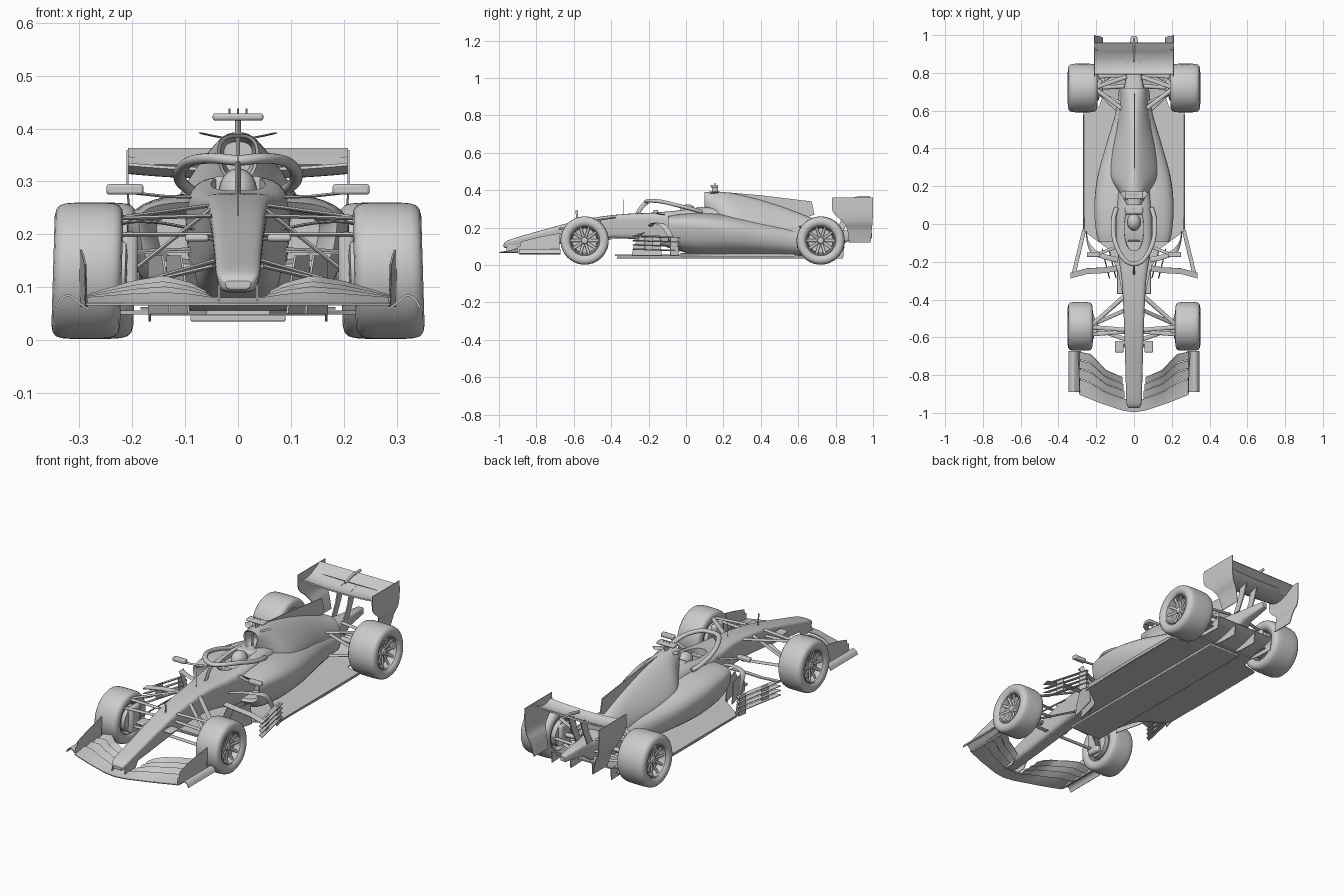
import bpy, bmesh, math
from mathutils import Vector as V

if "Cube" in bpy.data.objects:
    bpy.data.objects.remove(bpy.data.objects["Cube"])


def make(name, verts, faces, mirror=False, thick=0, angle=35):
    bm = bmesh.new()
    vs = [bm.verts.new(v) for v in verts]
    for f in faces:
        bm.faces.new([vs[i] for i in f])
    bmesh.ops.recalc_face_normals(bm, faces=bm.faces[:])
    if thick:
        bmesh.ops.solidify(bm, geom=bm.faces[:], thickness=thick)
        bmesh.ops.recalc_face_normals(bm, faces=bm.faces[:])
    me = bpy.data.meshes.new(name)
    bm.to_mesh(me)
    bm.free()
    me.shade_smooth()
    me.set_sharp_from_angle(angle=math.radians(angle))
    ob = bpy.data.objects.new(name, me)
    bpy.context.collection.objects.link(ob)
    if mirror:
        ob.modifiers.new("mirror", 'MIRROR')
    return ob


def spline(st, k=6):
    out = []
    for i in range(len(st) - 1):
        p = [st[max(0, min(len(st) - 1, i + j))] for j in (-1, 0, 1, 2)]
        for s in range(k):
            t = s / k
            out.append(tuple(0.5 * (2 * b + (c - a) * t + (2 * a - 5 * b + 4 * c - d) * t * t
                       + (3 * b - a - 3 * c + d) * t ** 3) for a, b, c, d in zip(*p)))
    return out + [tuple(st[-1])]


def loft(name, rings, mirror=False, caps=True, closed=True, thick=0, angle=35):
    n = len(rings[0])
    faces = [(i * n + j, i * n + (j + 1) % n, (i + 1) * n + (j + 1) % n, (i + 1) * n + j)
             for i in range(len(rings) - 1) for j in range(n if closed else n - 1)]
    if caps and closed:
        faces += [tuple(range(n)), tuple((len(rings) - 1) * n + j for j in range(n))]
    return make(name, [v for r in rings for v in r], faces, mirror, thick, angle)


def section(s, n=40):
    y, hw, z0, z1, e, tap = s
    ring = []
    for i in range(n):
        c, d = math.cos(2 * math.pi * i / n), math.sin(2 * math.pi * i / n)
        z = math.copysign(abs(d) ** (2 / e), d)
        ring.append((math.copysign(abs(c) ** (2 / e), c) * hw * (tap + (1 - tap) * (z + 1) / 2),
                     y, (z0 + z1) / 2 + z * (z1 - z0) / 2))
    return ring


def sweep(name, pts, ra, rb, ref=(0, 1, 0), mirror=True, n=10):
    pts, ref, rings = [V(p) for p in pts], V(ref), []
    for i, p in enumerate(pts):
        t = (pts[min(i + 1, len(pts) - 1)] - pts[max(i - 1, 0)]).normalized()
        a = (ref - t * ref.dot(t)).normalized()
        b = t.cross(a)
        rings.append([p + a * ra * math.cos(2 * math.pi * k / n) + b * rb * math.sin(2 * math.pi * k / n)
                      for k in range(n)])
    return loft(name, rings, mirror, angle=50)


def plate(name, pts, thick=0.004, mirror=True):
    return make(name, pts, [tuple(range(len(pts)))], mirror, thick)


def box(name, c, s, mirror=False, bevel=0.004):
    x, y, z = (d / 2 for d in s)
    rings = [[(c[0] + a * x, c[1] + k * y, c[2] + b * z) for a, b in ((-1, -1), (1, -1), (1, 1), (-1, 1))] for k in (-1, 1)]
    ob = loft(name, rings, mirror)
    m = ob.modifiers.new("bevel", 'BEVEL')
    m.width, m.segments = bevel, 2
    return ob


def table(tab, x):
    for (a, p), (b, q) in zip(tab, tab[1:]):
        if x <= b:
            return p + (q - p) * (x - a) / (b - a)
    return tab[-1][1]


# wheels: tyre, rim, hub and spokes turned about the axle
def wheel(end, cx, cy, w, R=0.129, cz=0.131, n=56):
    def at(u, r, a):
        return (cx + u * w - r * math.sin(a) * 0.03, cy + r * math.cos(a), cz + r * math.sin(a))

    def turned(part, prof, caps=False):
        loft(end + part, [[at(u, r, 2 * math.pi * k / n) for k in range(n)] for u, r in prof], True, caps)
    half = [(0.84, .08), (0.95, .088), (1, .103), (.96, .116), (.86, .124), (.7, .1275), (.4, R)]
    turned("_tyre", half + [(0, R)] + [(-u, r) for u, r in half[::-1]])
    turned("_rim", [(.86, .081), (.9, .078), (.85, .074), (.3, .068), (-.5, .068), (-.88, .076), (-.86, .081)])
    turned("_brake_drum", [(.42, .066), (-.5, .067), (-1.1, .066), (-1.15, .05)], True)
    turned("_hub", [(.1, .024), (.55, .022), (.68, .016), (.72, .008)], True)
    for k in range(10):
        a = 2 * math.pi * k / 10
        sweep(f"{end}_spoke_{k}", [at(.55, .016, a), at(.6, .045, a), at(.72, .076, a)], .007, .004,
              (0, -math.sin(a), math.cos(a)), n=6)


wheel("front", .285, -.542, .065)
wheel("rear", .272, .72, .077)

# nose and survival cell with the cockpit cut out
cell = loft("nose_and_cell", [section(s) for s in spline([
    (-.975, .026, .096, .112, 4, .8), (-.945, .043, .09, .135, 4, .8), (-.8, .048, .1, .178, 4.5, .75),
    (-.6, .054, .125, .232, 5, .75), (-.45, .06, .14, .26, 5, .75), (-.3, .069, .14, .275, 5, .75),
    (-.18, .088, .12, .28, 5, .75), (-.05, .105, .08, .292, 4.5, .8), (.08, .1, .06, .308, 4, .9),
    (.2, .09, .06, .31, 3, 1)])])
cutter = loft("cockpit_cutter", [[(x * s, y, z) for x, y in
    [(.056 * math.copysign(abs(math.cos(a)) ** .7, math.cos(a)), -.025 + .115 * math.sin(a))
     for a in [k * math.pi / 16 for k in range(32)]]] for s, z in ((.85, .2), (1, .4))])
cutter.hide_render = True
b = cell.modifiers.new("cockpit", 'BOOLEAN')
b.operation, b.object, b.solver = 'DIFFERENCE', cutter, 'EXACT'
me = bpy.data.meshes.new_from_object(cell.evaluated_get(bpy.context.evaluated_depsgraph_get()))
cell.modifiers.clear()
cell.data = me
me.set_sharp_from_angle(angle=math.radians(35))
bpy.data.objects.remove(cutter)

# driver helmet, headrest and steering wheel
loft("helmet", [section((y, .036 * r, .282 - .043 * r, .282 + .043 * r, 2, 1)) for y, r in
     [(.01 - .045 * math.cos(math.pi * k / 12), max(.03, math.sin(math.pi * k / 12))) for k in range(13)]])
box("headrest", (0, .075, .285), (.1, .05, .05), bevel=.012)
box("steering_wheel", (0, -.09, .26), (.06, .012, .035))

# sidepods with recessed inlets, and engine cover with airbox inlet
pods = [(-.095, .195, .13, .262, 4, .9), (-.03, .222, .075, .274, 3.4, .75), (.1, .236, .05, .28, 2.8, .72),
        (.25, .212, .05, .266, 2.5, .8), (.42, .155, .05, .236, 2.3, .9), (.58, .1, .05, .205, 2.3, 1),
        (.71, .08, .06, .18, 2.5, 1)]
loft("sidepods", [section(s) for s in [(.0, .16, .15, .24, 4, .9), (-.085, .183, .142, .25, 4, .9)] + spline(pods)])
cover = [(.1, .043, .3, .39, 2.6, .75), (.16, .055, .22, .393, 2.3, 1.5), (.25, .078, .12, .384, 1.8, 2.1),
         (.38, .073, .1, .354, 1.75, 2.1), (.52, .06, .09, .31, 1.9, 1.9), (.63, .058, .08, .268, 2.2, 1.6),
         (.72, .062, .08, .235, 2.8, 1.4)]
loft("engine_cover", [section(s) for s in [(.17, .03, .315, .375, 2.6, .75), (.105, .037, .306, .384, 2.6, .75)] + spline(cover)])
plate("engine_fin", [(0, .18, .392), (0, .4, .373), (0, .672, .34), (0, .687, .27), (0, .6, .24), (0, .3, .3)], .005, False)
sweep("airbox_strut", [(0, .115, .3), (0, .115, .388)], .006, .004, mirror=False)

# roll hoop camera and horns
sweep("camera_stem", [(0, .155, .385), (0, .155, .42)], .016, .006, mirror=False)
box("camera_bar", (0, .152, .422), (.096, .04, .014), bevel=.005)
for x in (-.016, 0, .016):
    sweep("camera_pin", [(x, .155, .425), (x, .155, .438)], .002, .002, mirror=False, n=6)
sweep("airbox_horn", [(.03, .14, .383), (.05, .15, .387), (.064, .17, .39)], .014, .002)

# halo
half = [(.05, -.19, .344), (.09, -.125, .338), (.109, -.05, .32), (.108, .03, .3), (.092, .085, .285)]
hoop = spline([(-x, y, z) for x, y, z in half[::-1]] + [(0, -.212, .34)] + half, 5)
sweep("halo_hoop", hoop, .01, .012, (0, 0, 1), False, 14)
sweep("halo_pylon", spline([(0, -.205, .338), (0, -.235, .312), (0, -.265, .265)], 5), .006, .012, (1, 0, 0), False)

# mirrors, antennas and nose camera pods
box("mirror_housing", (.214, -.162, .285), (.07, .026, .02), True, .005)
sweep("mirror_stalk", [(.195, -.16, .278), (.14, -.14, .272), (.09, -.12, .27)], .008, .003)
sweep("antenna", [(0, -.335, .27), (0, -.335, .35)], .0015, .0015, mirror=False, n=6)
sweep("pitot", [(0, -.58, .23), (0, -.585, .293)], .006, .0015, (0, 1, 0), False, 6)
box("nose_camera", (.078, -.65, .193), (.045, .06, .013), True, .005)
sweep("nose_camera_arm", [(.045, -.645, .19), (.07, -.645, .193)], .01, .003)

# front wing: four swept elements
lead = [(0, -.997), (.06, -.988), (.18, -.948), (.3, -.9)]
trail = [(0, -.83), (.065, -.81), (.15, -.775), (.23, -.69), (.3, -.675)]
rise = [(0, .085), (.05, .09), (.09, .112), (.14, .125), (.2, .115), (.3, .085)]
for i, (s0, s1, x0) in enumerate([(0, .36, 0), (.38, .6, .05), (.62, .8, .055), (.82, 1, .06)]):
    rows = []
    for k in range(17):
        x = x0 + (.288 - x0) * k / 16
        row = []
        for j in range(5):
            s = s0 + (s1 - s0) * j / 4
            ya, yb = table(lead, x), table(trail, x)
            row.append((x, ya + (yb - ya) * s, .07 + (table(rise, x) - .07) * s ** 1.3 - .003 * i + .006 * j / 4))
        rows.append(row)
    loft(f"front_wing_element_{i}", rows, True, closed=False, thick=.005)
loft("front_wing_foot", [[(x, y, z) for y in (-.89, -.78, -.672)] for x, z in
     spline([(.28, .06), (.295, .068), (.318, .086), (.335, .08), (.346, .062)], 4)], True, closed=False, thick=.004)
loft("front_wing_endplate", [[(x, y, .062), (x + .001, y, .1), (x, y + .004, z)] for x, y, z in
     [(.288, -.9, .075), (.289, -.885, .125), (.291, -.82, .143), (.295, -.74, .16), (.299, -.676, .17)]],
     True, closed=False, thick=.004)
plate("front_wing_pylon", [(.034, -.965, .072), (.034, -.955, .105), (.034, -.85, .12), (.034, -.88, .075)])

# suspension arms
arms = {"front_upper": ((.235, -.545, .23), [(.05, -.38, .255), (.05, -.56, .235)]),
        "front_lower": ((.235, -.545, .095), [(.045, -.38, .15), (.045, -.61, .14)]),
        "front_pushrod": ((.225, -.535, .11), [(.055, -.46, .245)]),
        "front_steering": ((.235, -.585, .2), [(.05, -.57, .2)]),
        "rear_upper": ((.21, .72, .205), [(.05, .6, .205), (.04, .78, .185)]),
        "rear_lower": ((.21, .72, .085), [(.05, .57, .1), (.04, .8, .1)]),
        "rear_pushrod": ((.205, .7, .1), [(.05, .63, .2)]),
        "rear_toe": ((.21, .78, .13), [(.04, .79, .13)])}
for part, (hub, ends) in arms.items():
    for e in ends:
        sweep(part + "_arm", [hub, e], .011, .004)
sweep("driveshaft", [(.21, .72, .13), (.03, .73, .135)], .011, .011)
box("front_brake_duct", (.205, -.545, .14), (.03, .075, .13), True, .01)
box("rear_brake_duct", (.18, .725, .13), (.025, .08, .12), True, .01)
for z in (.06, .085):
    box("rear_duct_vane", (.17, .76, z), (.03, .09, .004), True, .001)

# floor, plank and diffuser
edge = [(.06, -.38), (.085, -.25), (.14, -.13), (.262, -.04), (.268, .3), (.266, .6), (.185, .62), (.16, .7)]
plate("floor", [(x, y, .048) for x, y in edge] + [(-x, y, .048) for x, y in edge[::-1]], .008, False)
box("plank", (0, .16, .041), (.18, 1.06, .012), bevel=.003)
loft("floor_edge_lip", [[(.262, y, .046), (.27, y, .062)] for y in (-.03, .3, .58)], True, closed=False, thick=.003)
loft("diffuser", [[(x, y, z) for x in (-.165, 0, .165)] for y, z in spline([(.6, .046), (.7, .054), (.8, .075), (.85, .095)], 4)],
     closed=False, thick=.005)
for x in (.06, .165):
    plate("diffuser_fence", [(x, .68, .05), (x, .76, .066), (x, .845, .095), (x, .84, .035), (x, .74, .038)])

# bargeboards, boomerang and stacked slats
for x in (.1, .135):
    plate("bargeboard", [(x - .005, -.29, .05), (x, -.28, .1), (x + .01, -.24, .16), (x + .035, -.14, .16), (x + .035, -.13, .05)])
for z in (.085, .108, .131, .154):
    plate("side_slat", [(.336, -.287, z), (.312, -.275, z + .004), (.256, -.04, z - .004), (.274, -.03, z - .008)], .004)
plate("slat_post", [(.31, -.22, .08), (.31, -.22, .156), (.3, -.18, .155), (.3, -.18, .08)])
plate("slat_post_rear", [(.275, -.085, .05), (.275, -.085, .152), (.266, -.045, .15), (.266, -.04, .05)])
loft("boomerang", [[(x, y, z), (x, y + .03, z + .005)] for x, y, z in
     [(.09, -.25, .17), (.16, -.26, .168), (.25, -.265, .162), (.335, -.288, .156)]], True, closed=False, thick=.004)
sweep("sidepod_vane", spline([(.085, -.19, .21), (.15, -.175, .222), (.21, -.15, .222), (.24, -.11, .2), (.25, -.07, .12),
      (.252, -.05, .05)], 4), .014, .003)

# gearbox and rear crash structure
loft("gearbox", [section((y, w, a, c, 4, 1)) for y, w, a, c in
     [(.68, .06, .07, .2), (.8, .04, .08, .19), (.86, .03, .125, .185), (.985, .018, .14, .175), (.995, .012, .145, .17)]])

# rear wing: spooned main plane, flap, endplates, pylons
for part, prof, dip in [("main", [(.792, .33), (.82, .317), (.86, .315), (.9, .328), (.925, .342)], .01),
                        ("flap", [(.905, .327), (.93, .342), (.96, .358)], 0)]:
    rows = [[(.208 * k / 10, y, z - dip * (1 - (k / 10) ** 2)) for y, z in spline(prof, 3)] for k in range(-10, 11)]
    loft("rear_wing_" + part, rows, closed=False, thick=.006)
loft("rear_wing_endplate", [[(x, a + (c - a) * t, z) for t in (0, .5, 1)] for x, a, c, z in
     spline([(.211, .782, 1, .36), (.211, .785, 1, .285), (.204, .84, .997, .23), (.186, .862, .994, .19), (.168, .872, .987, .12)], 4)],
     True, closed=False, thick=.004)
plate("rear_wing_pylon", [(.03, .8, .18), (.03, .84, .18), (.03, .875, .25), (.03, .9, .325), (.03, .85, .31), (.03, .835, .25)], .006)
sweep("flap_actuator", [(0, .86, .345), (0, .93, .362), (0, .985, .362)], .006, .008, (1, 0, 0), False)
